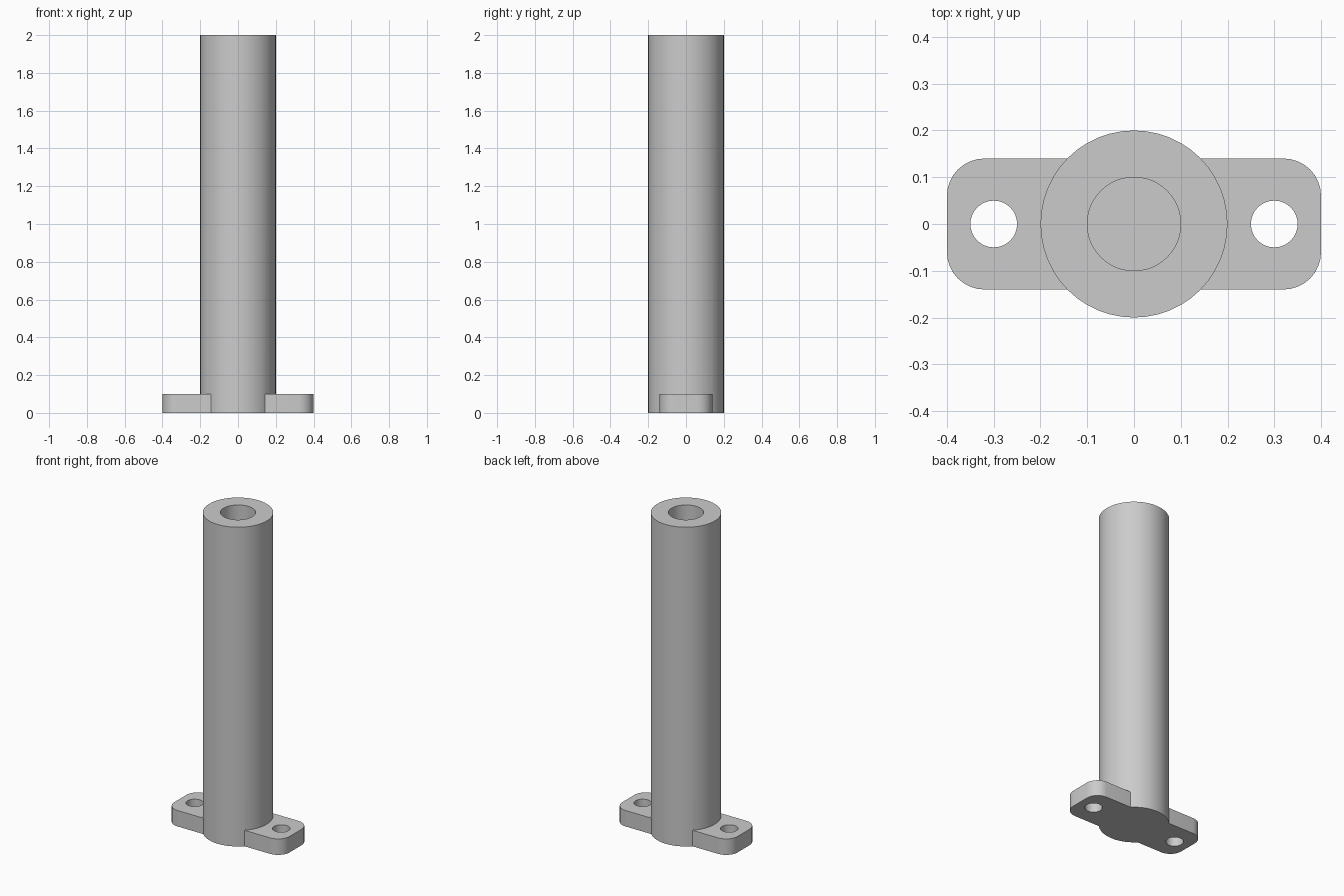
import bpy, bmesh
from math import pi, sin, cos, radians

cube = bpy.data.objects.get("Cube")
if cube:
    bpy.data.objects.remove(cube, do_unlink=True)

HEIGHT, PILLAR_R, BORE_R, BORE_DEPTH = 2.0, 0.2, 0.1, 0.1
HALF_X, HALF_Y, THICK, CORNER_R = 0.4, 0.14, 0.1, 0.08
HOLE_X, HOLE_R = 0.3, 0.05

grey = bpy.data.materials.new("plain grey")
grey.use_nodes = True
colour = (0.6, 0.6, 0.6, 1)
grey.diffuse_color = colour
grey.node_tree.nodes["Principled BSDF"].inputs["Base Color"].default_value = colour


def prism(name, outline, z0, z1):
    """Extrude a flat outline from z0 up to z1."""
    bm = bmesh.new()
    base = bm.faces.new([bm.verts.new((x, y, z0)) for x, y in outline])
    top = bmesh.ops.extrude_face_region(bm, geom=[base])["geom"]
    bmesh.ops.translate(bm, vec=(0, 0, z1 - z0),
                        verts=[v for v in top if isinstance(v, bmesh.types.BMVert)])
    bmesh.ops.recalc_face_normals(bm, faces=bm.faces)
    mesh = bpy.data.meshes.new(name)
    bm.to_mesh(mesh)
    bm.free()
    mesh.materials.append(grey)
    obj = bpy.data.objects.new(name, mesh)
    bpy.context.collection.objects.link(obj)
    return obj


def circle(radius, cx=0, count=48):
    return [(cx + radius * cos(2 * pi * i / count), radius * sin(2 * pi * i / count))
            for i in range(count)]


def rounded_rectangle(hx, hy, r, steps=8):
    points = []
    for k, (sx, sy) in enumerate([(1, 1), (-1, 1), (-1, -1), (1, -1)]):
        for i in range(steps + 1):
            a = (k + i / steps) * pi / 2
            points.append((sx * (hx - r) + r * cos(a), sy * (hy - r) + r * sin(a)))
    return points


def combine(target, tool, operation):
    """Apply a boolean and discard the tool object."""
    tool.hide_render = True
    bpy.context.view_layer.objects.active = target
    mod = target.modifiers.new(operation.lower(), "BOOLEAN")
    mod.operation, mod.solver, mod.object = operation, "EXACT", tool
    bpy.ops.object.modifier_apply(modifier=mod.name)
    bpy.data.objects.remove(tool, do_unlink=True)


# Pillar joined to its mounting flange
mount = prism("flanged_pillar", circle(PILLAR_R), 0, HEIGHT)
flange = prism("flange", rounded_rectangle(HALF_X, HALF_Y, CORNER_R), 0, THICK)
combine(mount, flange, "UNION")

# Blind bore in the top
bore = prism("bore_cutter", circle(BORE_R), HEIGHT - BORE_DEPTH, HEIGHT + 0.1)
combine(mount, bore, "DIFFERENCE")

# Bolt holes through the flange
for side in (-1, 1):
    hole = prism("bolt_hole_cutter", circle(HOLE_R, side * HOLE_X, 32), -0.1, THICK + 0.1)
    combine(mount, hole, "DIFFERENCE")

# Smooth curved walls, crisp rims
bpy.ops.object.select_all(action="DESELECT")
mount.select_set(True)
bpy.context.view_layer.objects.active = mount
bpy.ops.object.shade_smooth_by_angle(angle=radians(30))
